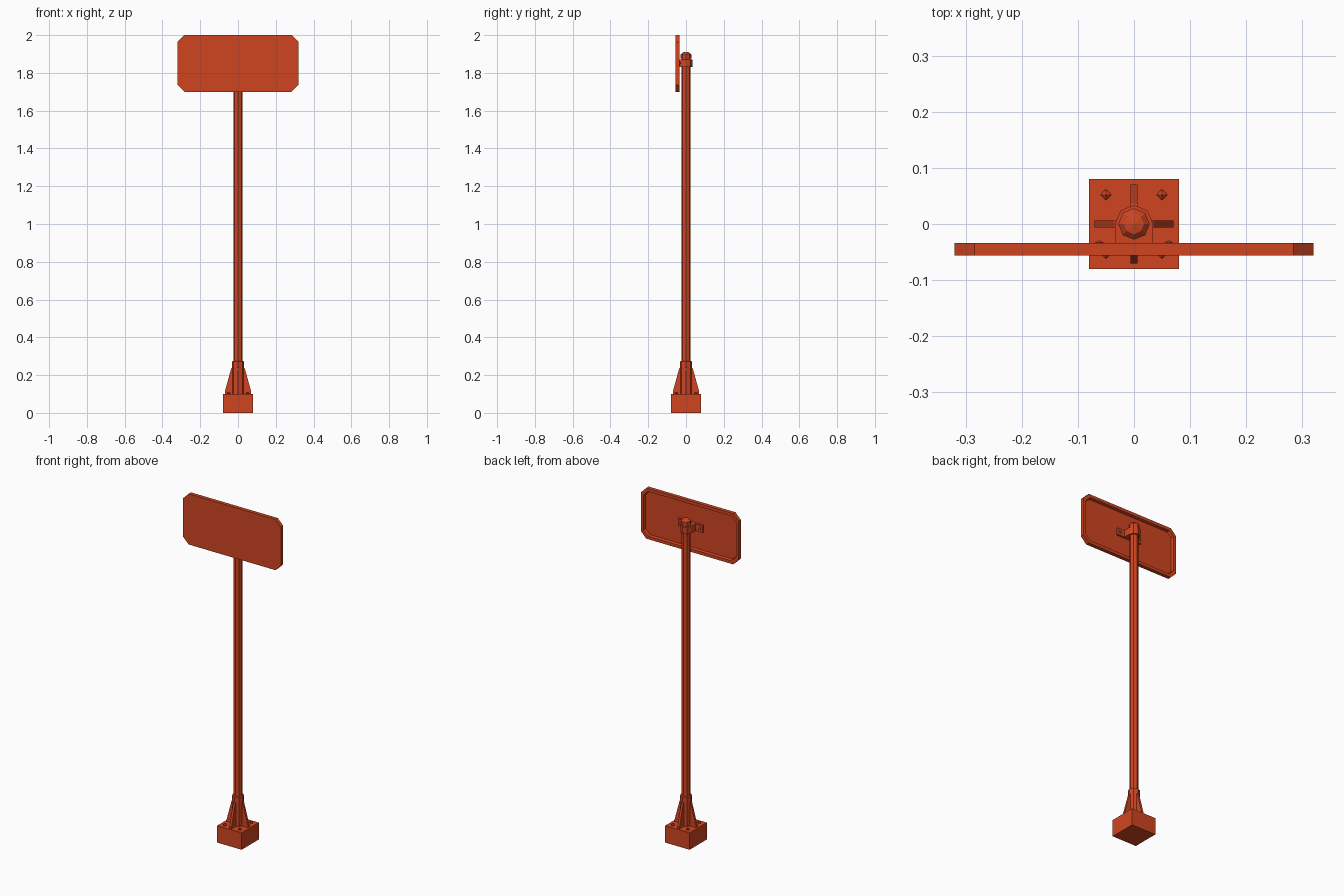
import bpy, bmesh
from math import pi, cos, sin
from mathutils import Matrix, Vector

cube = bpy.data.objects.get("Cube")
if cube:
    bpy.data.objects.remove(cube, do_unlink=True)

paint = bpy.data.materials.new("orange_red_paint")
paint.use_nodes = True
colour = (0.63, 0.06, 0.015, 1)
paint.diffuse_color = colour
paint.node_tree.nodes["Principled BSDF"].inputs["Base Color"].default_value = colour


def finish(name, bm):
    bmesh.ops.recalc_face_normals(bm, faces=bm.faces)
    mesh = bpy.data.meshes.new(name)
    bm.to_mesh(mesh)
    bm.free()
    mesh.materials.append(paint)
    ob = bpy.data.objects.new(name, mesh)
    bpy.context.collection.objects.link(ob)
    return ob


def box(name, centre, size):
    bm = bmesh.new()
    bmesh.ops.create_cube(bm, size=1)
    bmesh.ops.scale(bm, vec=size, verts=bm.verts)
    bmesh.ops.translate(bm, vec=centre, verts=bm.verts)
    return finish(name, bm)


def prism(name, outline, offset):
    """Extrude a flat outline by an offset vector."""
    bm = bmesh.new()
    face = bm.faces.new([bm.verts.new(p) for p in outline])
    new = bmesh.ops.extrude_face_region(bm, geom=[face])["geom"]
    bmesh.ops.translate(bm, vec=offset, verts=[v for v in new if isinstance(v, bmesh.types.BMVert)])
    return finish(name, bm)


def lathe(name, profile, sides=8, x=0, y=0):
    """Faceted solid from (radius, height) pairs; a zero radius ends in a point."""
    bm = bmesh.new()
    rings = []
    for r, z in profile:
        if r == 0:
            rings.append([bm.verts.new((x, y, z))] * sides)
        else:
            rings.append([bm.verts.new((x + r * sin(2 * pi * i / sides),
                                        y + r * cos(2 * pi * i / sides), z)) for i in range(sides)])
    for a, b in zip(rings, rings[1:]):
        for i in range(sides):
            j = (i + 1) % sides
            bm.faces.new(list(dict.fromkeys((a[i], a[j], b[j], b[i]))))
    for ring in (rings[0], rings[-1]):
        if ring[0] != ring[1]:
            bm.faces.new(ring)
    return finish(name, bm)


# Base block, pole with domed cap, and socket
box("base_block", (0, 0, 0.05), (0.16, 0.16, 0.1))
lathe("pole", [(0.025, 0.1), (0.025, 1.885)])
lathe("pole_cap", [(0.028, 1.875), (0.028, 1.898), (0.018, 1.908), (0, 1.912)])
lathe("base_socket", [(0.033, 0.1), (0.033, 0.272), (0.026, 0.275)])

# Gusset fins around the socket
fin = [(0.02, 0.1), (0.07, 0.1), (0.07, 0.112), (0.036, 0.235), (0.02, 0.25)]
for i, side in enumerate(("left", "back", "right", "front")):
    ob = prism("fin_" + side, [(x, -0.0065, z) for x, z in fin], (0, 0.013, 0))
    ob.data.transform(Matrix.Rotation(i * pi / 2, 4, "Z"))

# Anchor bolts
for sx in (-1, 1):
    for sy in (-1, 1):
        lathe("anchor_bolt", [(0.01, 0.1), (0.01, 0.106), (0, 0.112)], 4, sx * 0.05, sy * 0.052)


# Sign panel: chamfered outline with a raised rim and recessed back
def sign_loop(bm, inset, y):
    w, h, c = 0.32 - inset, 0.15 - inset, 0.036 - inset * 0.4
    pts = [(w, h - c), (w - c, h), (c - w, h), (-w, h - c),
           (-w, c - h), (c - w, -h), (w - c, -h), (w, c - h)]
    return [bm.verts.new((x, y, 1.85 + z)) for x, z in pts]


bm = bmesh.new()
loops = [sign_loop(bm, i, y) for i, y in ((0, -0.056), (0, -0.034), (0.018, -0.034), (0.022, -0.049))]
for a, b in zip(loops, loops[1:]):
    for i in range(8):
        j = (i + 1) % 8
        bm.faces.new((a[i], a[j], b[j], b[i]))
bm.faces.new(loops[0])
bm.faces.new(loops[-1])
finish("sign_panel", bm)

# Clamp collar around the pole, mounting wings and their bolts
arc = [Vector((0.034 * cos(i * pi / 4), 0.034 * sin(i * pi / 4), 1.83)) for i in range(5)]
prism("clamp_collar", arc + [Vector((-0.034, -0.05, 1.83)), Vector((0.034, -0.05, 1.83))], (0, 0, 0.042))
for s, side in ((1, "left"), (-1, "right")):
    box("clamp_wing_" + side, (s * 0.055, -0.044, 1.851), (0.05, 0.012, 0.042))
    bolt = lathe("clamp_bolt_" + side, [(0.009, 0), (0.009, 0.005), (0, 0.009)], 6)
    bolt.data.transform(Matrix.Translation((s * 0.062, -0.038, 1.851)) @ Matrix.Rotation(-pi / 2, 4, "X"))
